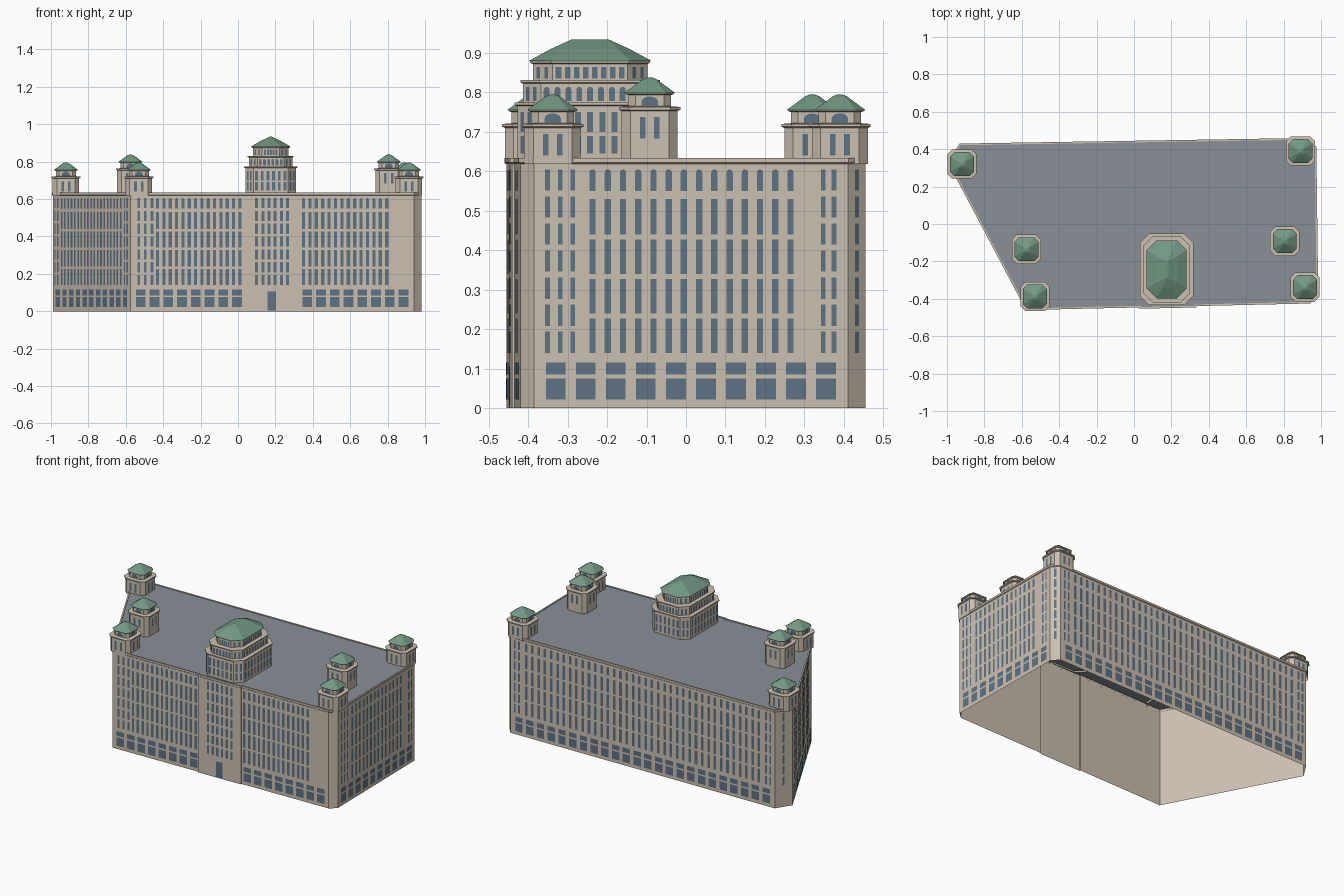
import bpy, bmesh, math
from mathutils import Vector

if "Cube" in bpy.data.objects:
    bpy.data.objects.remove(bpy.data.objects["Cube"])


def mat(name, rgb):
    m = bpy.data.materials.new(name)
    m.diffuse_color = (*rgb, 1)
    m.use_nodes = True
    m.node_tree.nodes["Principled BSDF"].inputs["Base Color"].default_value = m.diffuse_color
    return m


STONE = mat("stone", (0.60, 0.53, 0.44))
GLASS = mat("glass", (0.11, 0.17, 0.23))
COPPER = mat("green_roofing", (0.17, 0.32, 0.23))
DECK = mat("grey_roofing", (0.25, 0.28, 0.31))


def finish(name, bm, material):
    me = bpy.data.meshes.new(name)
    bm.to_mesh(me)
    bm.free()
    me.materials.append(material)
    ob = bpy.data.objects.new(name, me)
    bpy.context.collection.objects.link(ob)
    return ob


def offset(poly, d):
    """Mitred outward offset of a counter-clockwise outline."""
    out = []
    for i, p in enumerate(poly):
        p = Vector(p)
        a = (p - Vector(poly[i - 1])).normalized()
        b = (Vector(poly[(i + 1) % len(poly)]) - p).normalized()
        na, nb = Vector((a.y, -a.x)), Vector((b.y, -b.x))
        out.append(p + (na + nb) * d / (1 + na.dot(nb)))
    return out


def loft(name, loops, material, cap=True):
    """Skin a stack of (outline, z) loops."""
    bm = bmesh.new()
    rings = [[bm.verts.new((p[0], p[1], z)) for p in poly] for poly, z in loops]
    n = len(rings[0])
    for a, b in zip(rings, rings[1:]):
        for i in range(n):
            j = (i + 1) % n
            bm.faces.new((a[i], a[j], b[j], b[i]))
    if cap:
        bm.faces.new(rings[-1])
    return finish(name, bm, material)


def chamfered(cx, cy, hx, hy, c):
    pts = [(-hx + c, -hy), (hx - c, -hy), (hx, -hy + c), (hx, hy - c),
           (hx - c, hy), (-hx + c, hy), (-hx, hy - c), (-hx, -hy + c)]
    return [(cx + x, cy + y) for x, y in pts]


def window(bm, p0, p1, u, w, z0, z1, arch=False):
    """One flat pane centred at distance u along a wall."""
    p0 = Vector(p0)
    d = (Vector(p1) - p0).normalized()
    base = p0 + Vector((d.y, -d.x)) * 0.002
    pts = [(u - w / 2, z0), (u + w / 2, z0)]
    if arch:
        r = w / 2
        h = min(r, (z1 - z0) * 0.6)
        pts += [(u + r * math.cos(t * math.pi / 6), z1 - h + h * math.sin(t * math.pi / 6))
                for t in range(7)]
    else:
        pts += [(u + w / 2, z1), (u - w / 2, z1)]
    bm.faces.new([bm.verts.new((*(base + d * s), z)) for s, z in pts])


def grid(bm, p0, p1, u0, u1, n, w, rows, arch_top=False):
    """n window columns between centres u0 and u1, for every (z0, z1) row."""
    for i in range(n):
        u = u0 + (u1 - u0) * i / max(n - 1, 1)
        for k, (a, b) in enumerate(rows):
            window(bm, p0, p1, u, w, a, b, arch_top and k == len(rows) - 1)


# Main block: open-bottomed walls with cornice and a shallow entrance bay
FP = [(-0.575, -0.455), (0.03, -0.441), (0.03, -0.448), (0.33, -0.441), (0.33, -0.434),
      (0.94, -0.42), (0.98, -0.385), (0.97, 0.41), (0.93, 0.455), (-0.93, 0.425), (-0.99, 0.33)]
loft("main_walls", [(FP, 0), (FP, 0.618), (offset(FP, 0.005), 0.622), (offset(FP, 0.005), 0.634),
                    (offset(FP, -0.004), 0.634), (offset(FP, -0.004), 0.63)], STONE, cap=False)
loft("flat_roof", [(offset(FP, -0.004), 0.628), (offset(FP, -0.004), 0.63)], DECK)

# Facade windows
TALL = [(0.14, 0.227), (0.24, 0.327), (0.34, 0.427), (0.44, 0.53), (0.55, 0.605)]
FINE = [(0.14 + 0.0685 * i, 0.194 + 0.0685 * i) for i in range(7)]
SHOP = [(0.022, 0.075), (0.085, 0.115)]
fa, bay0, bay1, fb, fc, r0, r1, b0, b1, l0 = FP[0], FP[2], FP[3], FP[4], FP[5], FP[6], FP[7], FP[8], FP[9], FP[10]
bm = bmesh.new()
grid(bm, fa, FP[1], 0.045, 0.115, 3, 0.014, FINE)
grid(bm, fa, FP[1], 0.145, 0.585, 14, 0.017, TALL, True)
grid(bm, fa, FP[1], 0.055, 0.57, 8, 0.052, SHOP)
grid(bm, bay0, bay1, 0.07, 0.235, 6, 0.016, FINE)
grid(bm, fb, fc, 0.02, 0.465, 14, 0.017, TALL, True)
grid(bm, fb, fc, 0.04, 0.555, 8, 0.052, SHOP)
grid(bm, r0, r1, 0.034, 0.098, 3, 0.012, FINE)
grid(bm, r0, r1, 0.733, 0.76, 2, 0.012, FINE)
grid(bm, r0, r1, 0.148, 0.65, 14, 0.016, TALL, True)
grid(bm, r0, r1, 0.055, 0.74, 10, 0.05, SHOP)
grid(bm, r1, b0, 0.03, 0.03, 1, 0.014, FINE)
grid(bm, b0, b1, 0.03, 0.06, 2, 0.013, FINE)
grid(bm, b0, b1, 1.80, 1.83, 2, 0.013, FINE)
grid(bm, b0, b1, 0.11, 1.75, 38, 0.018, TALL, True)
grid(bm, b0, b1, 0.06, 1.80, 24, 0.052, SHOP)
grid(bm, b1, l0, 0.055, 0.055, 1, 0.014, FINE)
grid(bm, l0, fa, 0.03, 0.06, 2, 0.014, FINE)
grid(bm, l0, fa, 0.825, 0.855, 2, 0.014, FINE)
grid(bm, l0, fa, 0.105, 0.78, 19, 0.018, TALL, True)
grid(bm, l0, fa, 0.06, 0.83, 11, 0.05, SHOP)
finish("facade_windows", bm, GLASS)

# Entrance door
bm = bmesh.new()
window(bm, bay0, bay1, 0.15, 0.045, 0.005, 0.105)
finish("entrance_door", bm, GLASS)


# Small corner pavilions: shaft, cornice, upper stage, hipped cap
def pavilion(name, cx, cy, lift):
    s = chamfered(cx, cy, 0.071, 0.071, 0.022)
    t = chamfered(cx, cy, 0.054, 0.054, 0.018)
    z = 0.71 + lift
    loft(name + "_walls", [(s, 0.618), (s, z), (offset(s, 0.007), z + 0.003),
                           (offset(s, 0.007), z + 0.01), (t, z + 0.012), (t, z + 0.04),
                           (offset(t, 0.008), z + 0.043), (offset(t, 0.008), z + 0.047)], STONE)
    loft(name + "_cap", [(offset(t, 0.01), z + 0.046), (chamfered(cx, cy, 0.018, 0.018, 0.006), z + 0.08),
                         (chamfered(cx, cy, 0.006, 0.006, 0.002), z + 0.085)], COPPER)
    bm = bmesh.new()
    for i in (0, 2, 4, 6):
        a, b = s[i], s[i + 1]
        grid(bm, a, b, 0.031, 0.067, 2, 0.014, [(z - 0.07, z - 0.015)])
        a, b = t[i], t[i + 1]
        window(bm, a, b, 0.036, 0.042, z + 0.014, z + 0.037, True)
    finish(name + "_windows", bm, GLASS)


for name, x, y, lift in (("back_left_pavilion", -0.92, 0.32, 0), ("back_right_pavilion", 0.89, 0.39, 0),
                         ("front_left_pavilion", -0.53, -0.388, 0), ("front_right_pavilion", 0.914, -0.338, 0),
                         ("inner_left_pavilion", -0.575, -0.135, 0.043),
                         ("inner_right_pavilion", 0.806, -0.092, 0.043)):
    pavilion(name, x, y, lift)

# Central tower: three set-back stages
CX, CY = 0.175, -0.243
STAGES = [(0.136, 0.184, 0.045, 0.62, 0.765, [(0.645, 0.69), (0.70, 0.75)], 6),
          (0.116, 0.17, 0.045, 0.77, 0.822, [(0.778, 0.814)], 6),
          (0.096, 0.145, 0.05, 0.825, 0.872, [(0.835, 0.864)], 5)]
for k, (hx, hy, c, z0, z1, rows, n) in enumerate(STAGES):
    p = chamfered(CX, CY, hx, hy, c)
    q = offset(p, 0.007)
    loft(f"tower_stage_{k + 1}", [(p, z0), (p, z1), (q, z1 + 0.003), (q, z1 + 0.009)], STONE)
    bm = bmesh.new()
    for i in range(8):
        a, b = p[i], p[(i + 1) % 8]
        length = (Vector(b) - Vector(a)).length
        if i % 2:
            grid(bm, a, b, length * 0.3, length * 0.7, 2, 0.012, rows)
        else:
            m = n if i in (0, 4) else n + 3
            grid(bm, a, b, 0.015, length - 0.015, m, min(0.015, length / m * 0.6), rows, k == 1)
    finish(f"tower_stage_{k + 1}_windows", bm, GLASS)

# Tower roof: hipped with a short ridge
loft("tower_roof", [(chamfered(CX, CY, 0.107, 0.155, 0.052), 0.88),
                    (chamfered(CX, CY + 0.0, 0.055, 0.1, 0.03), 0.91),
                    (chamfered(CX, CY, 0.004, 0.047, 0.002), 0.934)], COPPER)
